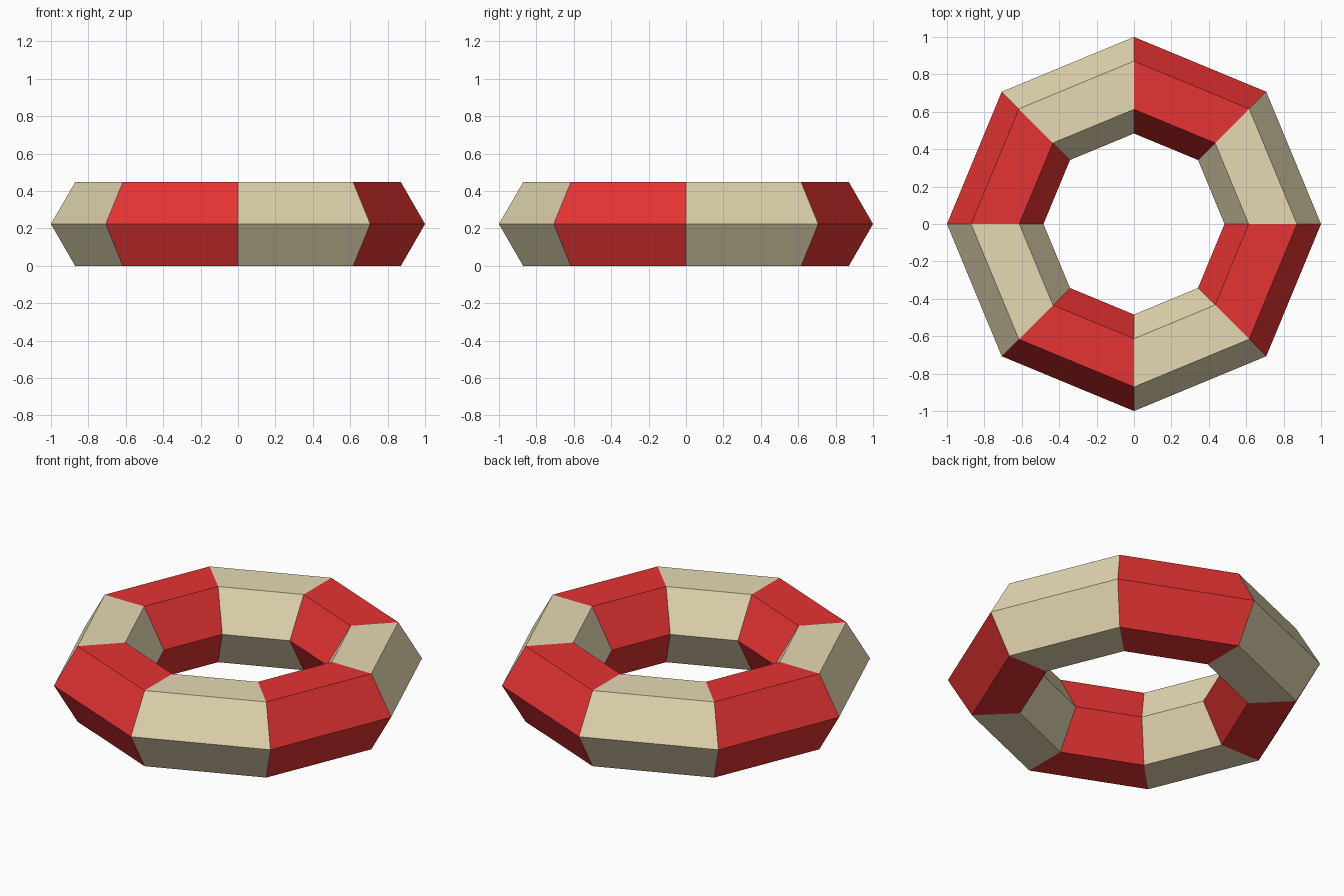
import bpy
import bmesh
from math import cos, sin, pi

cube = bpy.data.objects.get("Cube")
if cube:
    bpy.data.objects.remove(cube, do_unlink=True)

SEGMENTS, SIDES = 8, 6
RING_RADIUS, TUBE_RADIUS = 0.742, 0.258


def make_material(name, color):
    mat = bpy.data.materials.new(name)
    mat.use_nodes = True
    mat.diffuse_color = color
    mat.node_tree.nodes["Principled BSDF"].inputs["Base Color"].default_value = color
    return mat


cream = make_material("cream", (0.787, 0.694, 0.448, 1))
red = make_material("red", (0.787, 0.033, 0.033, 1))

# Hexagonal tube swept around an octagonal ring, resting on the ground
bm = bmesh.new()
lift = TUBE_RADIUS * sin(pi / 3)
rings = []
for i in range(SEGMENTS):
    a = 2 * pi * i / SEGMENTS
    ring = []
    for j in range(SIDES):
        b = 2 * pi * j / SIDES
        r = RING_RADIUS + TUBE_RADIUS * cos(b)
        ring.append(bm.verts.new((r * cos(a), r * sin(a), lift + TUBE_RADIUS * sin(b))))
    rings.append(ring)

# Skin between neighbouring sections, alternating the two colours
for i in range(SEGMENTS):
    here, there = rings[i], rings[(i + 1) % SEGMENTS]
    for j in range(SIDES):
        k = (j + 1) % SIDES
        face = bm.faces.new((here[j], there[j], there[k], here[k]))
        face.material_index = i % 2

bmesh.ops.recalc_face_normals(bm, faces=bm.faces)
mesh = bpy.data.meshes.new("life_ring")
bm.to_mesh(mesh)
bm.free()
mesh.materials.append(cream)
mesh.materials.append(red)
life_ring = bpy.data.objects.new("life_ring", mesh)
bpy.context.collection.objects.link(life_ring)
